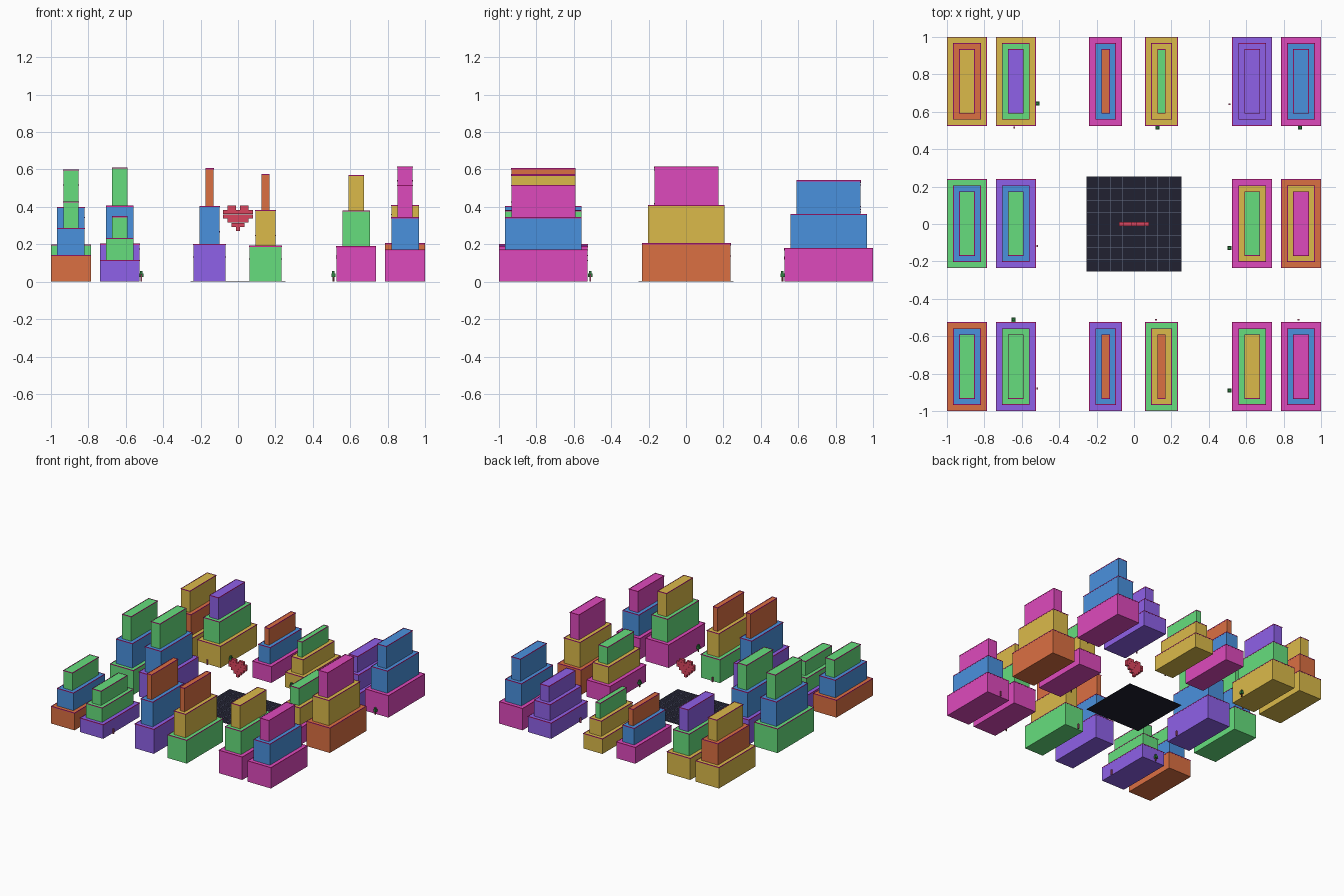
import bpy, bmesh
from mathutils import Matrix

if "Cube" in bpy.data.objects:
    bpy.data.objects.remove(bpy.data.objects["Cube"])


def material(name, rgb):
    m = bpy.data.materials.new(name)
    lin = [((c + 0.055) / 1.055) ** 2.4 if c > 0.04 else c / 12.92 for c in rgb]
    m.diffuse_color = (*lin, 1)
    m.use_nodes = True
    m.node_tree.nodes["Principled BSDF"].inputs["Base Color"].default_value = m.diffuse_color
    return m


MAT = {
    "O": material("orange", (0.86, 0.44, 0.26)),
    "B": material("blue", (0.29, 0.57, 0.87)),
    "G": material("green", (0.40, 0.87, 0.49)),
    "Y": material("yellow", (0.86, 0.73, 0.29)),
    "P": material("purple", (0.56, 0.38, 0.91)),
    "M": material("magenta", (0.87, 0.29, 0.74)),
    "trim": material("neon_trim", (0.85, 0.15, 0.60)),
    "floor": material("plaza_dark", (0.13, 0.13, 0.19)),
    "line": material("plaza_line", (0.42, 0.46, 0.55)),
    "heart": material("heart_red", (0.86, 0.27, 0.37)),
    "leaf": material("leaf", (0.18, 0.50, 0.25)),
    "trunk": material("trunk", (0.45, 0.25, 0.20)),
    "post": material("post_pink", (0.75, 0.35, 0.50)),
}


def boxes(name, mat, spans):
    """One object from boxes given as (x0, x1, y0, y1, z0, z1)."""
    bm = bmesh.new()
    for x0, x1, y0, y1, z0, z1 in spans:
        mtx = (Matrix.Translation(((x0 + x1) / 2, (y0 + y1) / 2, (z0 + z1) / 2))
               @ Matrix.Diagonal((x1 - x0, y1 - y0, z1 - z0, 1)))
        bmesh.ops.create_cube(bm, size=1, matrix=mtx)
    me = bpy.data.meshes.new(name)
    bm.to_mesh(me)
    bm.free()
    me.materials.append(MAT[mat])
    ob = bpy.data.objects.new(name, me)
    bpy.context.collection.objects.link(ob)
    return ob


def building(name, cx, cy, hx, hy, height, colors):
    # three stacked, stepped-in blocks, each with a thin trim round its roof edge
    step, inset, t = height / 3, 0.0325, 0.004
    trims = []
    for i, c in enumerate(colors):
        a, b, top = hx - i * inset, hy - i * inset, (i + 1) * step - 0.002
        boxes(f"{name}_tier_{i + 1}", c,
              [(cx - a, cx + a, cy - b, cy + b, i * step - (0.002 if i else 0), top)])
        a, b = a + 0.001, b + 0.001
        z0, z1 = top - 0.004, top + 0.002
        for s in (-1, 1):
            x, y = cx + s * (a - t / 2), cy + s * (b - t / 2)
            trims.append((x - t / 2, x + t / 2, cy - b, cy + b, z0, z1))
            trims.append((cx - a + t, cx + a - t, y - t / 2, y + t / 2, z0, z1))
    boxes(f"{name}_roof_trim", "trim", trims)


# City blocks: colours from bottom to top, and total height
COLS = [-0.893, -0.632, -0.152, 0.147, 0.632, 0.893]
ROWS = {
    "front": (-0.7625, [("OBG", .43), ("PGG", .35), ("PBO", .607),
                        ("GYO", .577), ("MGY", .57), ("MBM", .517)]),
    "middle": (0.002, [("GBG", .60), ("PBG", .61), None,
                       None, ("MYG", .42), ("OYM", .617)]),
    "back": (0.7625, [("YOY", .52), ("YGP", .535), ("MBO", .405),
                      ("YYG", .375), ("PPP", .39), ("MBB", .543)]),
}
for row, (cy, items) in ROWS.items():
    for i, (cx, item) in enumerate(zip(COLS, items)):
        if item:
            building(f"{row}_building_{i + 1}", cx, cy,
                     0.0865 if i in (2, 3) else 0.106, 0.2365, item[1], item[0])

# Plaza floor with a raised line grid
P, N = 0.253, 8
boxes("plaza_floor", "floor", [(-P, P, -P, P, 0, 0.003)])
lines = []
for i in range(N + 1):
    c = -P + 0.001 + i * (2 * P - 0.002) / N
    lines.append((c - 0.001, c + 0.001, -P, P, 0.002, 0.004))
    lines.append((-P, P, c - 0.001, c + 0.001, 0.002, 0.004))
boxes("plaza_grid_lines", "line", lines)

# Floating block heart
HEART = ["0110110", "1111111", "1111111", "0111110", "0011100", "0001000"]
S = 0.0228
cells = []
for r, line in enumerate(HEART):
    for c, on in enumerate(line):
        if on == "1":
            x, z = (c - 3) * S, 0.395 - r * S
            h = S * 0.49
            cells.append((x - h, x + h, -h, h, z - h, z + h))
boxes("heart", "heart", cells)

# Small street trees
for i, (x, y) in enumerate([(-.517, .645), (.126, .515), (.888, .515),
                            (-.645, -.512), (.51, -.89), (.51, -.128)]):
    boxes(f"tree_trunk_{i + 1}", "trunk", [(x - .004, x + .004, y - .004, y + .004, 0, .025)])
    boxes(f"tree_crown_{i + 1}", "leaf", [(x - .011, x + .011, y - .011, y + .011, .024, .044),
                                          (x - .007, x + .007, y - .007, y + .007, .043, .056)])

# Slim street posts
for i, (x, y) in enumerate([(-.64, .515), (.51, .64), (-.517, -.118),
                            (-.517, -.88), (.117, -.512), (.88, -.512)]):
    boxes(f"street_post_{i + 1}", "post", [(x - .005, x + .005, y - .005, y + .005, 0, .04)])
